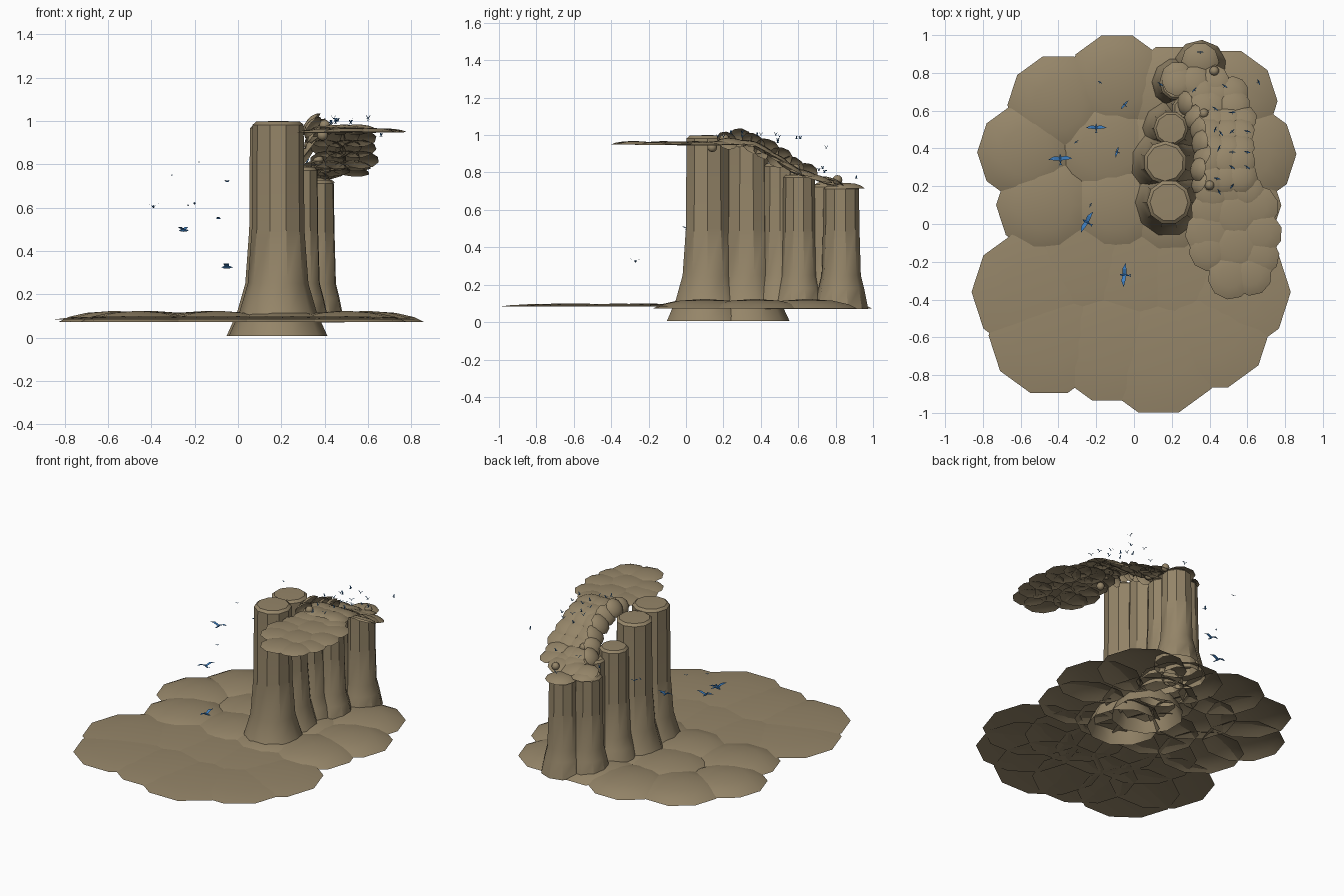
import bpy, bmesh, math, random
from mathutils import Vector, Matrix

if "Cube" in bpy.data.objects:
    bpy.data.objects.remove(bpy.data.objects["Cube"])

random.seed(4)
def material(name, col):
    m = bpy.data.materials.new(name)
    m.diffuse_color = col
    m.use_nodes = True
    m.node_tree.nodes["Principled BSDF"].inputs["Base Color"].default_value = m.diffuse_color
    return m
STONE = material("sandy_stone", (0.30, 0.235, 0.14, 1))
BLUE = material("blue_feathers", (0.05, 0.22, 0.55, 1))

def finish(bm, name, mat, smooth=True):
    me = bpy.data.meshes.new(name)
    bm.to_mesh(me)
    bm.free()
    me.materials.append(mat)
    ob = bpy.data.objects.new(name, me)
    bpy.context.collection.objects.link(ob)
    for p in me.polygons:
        p.use_smooth = smooth
    if smooth:
        bpy.ops.object.select_all(action='DESELECT')
        ob.select_set(True)
        bpy.context.view_layer.objects.active = ob
        bpy.ops.object.shade_smooth_by_angle(angle=math.radians(35))
    return ob

def lathe(bm, profile, mtx, n=10, phase=math.pi / 10):
    """Revolve (radius, z) points; radius 0 makes a closed tip."""
    prev = None
    for r, z in profile:
        if r == 0:
            ring = [bm.verts.new(mtx @ Vector((0, 0, z)))] * n
        else:
            ring = [bm.verts.new(mtx @ Vector((r * math.cos(phase + 2 * math.pi * i / n),
                    r * math.sin(phase + 2 * math.pi * i / n), z))) for i in range(n)]
        if prev:
            for i in range(n):
                j = (i + 1) % n
                q = [prev[i], prev[j], ring[j], ring[i]]
                bm.faces.new(list(dict.fromkeys(q)))
        prev = ring

def cap(bm, x, y, z, r, h, normal=(0, 0, 1), n=10, phase=0.0):
    """Shallow open dome, rim at z, leaning along normal."""
    rot = Vector((0, 0, 1)).rotation_difference(Vector(normal).normalized()).to_matrix().to_4x4()
    lathe(bm, [(r, 0), (r * .82, h * .45), (r * .5, h * .82), (0, h)],
          Matrix.Translation((x, y, z)) @ rot, n, phase)

# Rear ground mounds
bm = bmesh.new()
for x, y, r in [(-.09, .74, .27), (-.4, .63, .27), (-.57, .38, .26), (-.46, .1, .27),
                (.2, .68, .27), (.48, .65, .28), (.59, .37, .27), (.5, .1, .28),
                (-.09, .1, .27), (-.14, .4, .28), (.2, .4, .3), (.2, .08, .27)]:
    cap(bm, x, y, .072, r, .052)
finish(bm, "rear_mounds", STONE)

# Flat front ground
bm = bmesh.new()
for x, y, r in [(-.53, -.36, .33), (-.45, -.59, .32), (-.12, -.62, .33), (.13, -.67, .345),
                (.4, -.56, .32), (.5, -.36, .33), (0, -.25, .33), (.25, -.25, .33), (-.25, -.2, .33)]:
    cap(bm, x, y, .083, r, .016)
finish(bm, "front_flats", STONE)

# Flared columns: x, y, radius, top, bottom, flare radius
cols = [(.185, .115, .118, 1.0, .007, .228), (.165, .325, .115, .985, .007, .228),
        (.195, .505, .092, .85, .07, .16), (.285, .605, .085, .79, .07, .14),
        (.225, .745, .09, .74, .07, .14), (.35, .83, .095, .73, .07, .145)]
for k, (x, y, r, top, bot, fl) in enumerate(cols):
    bm = bmesh.new()
    mid = r + (fl - r) * .2
    lathe(bm, [(fl, bot), (r + (fl - r) * .55, bot + .11), (mid, .25), (r * 1.03, .5),
               (r, top - .018), (r * .85, top - .003), (0, top)],
          Matrix.Translation((x, y, 0)), 10, .3 * k)
    finish(bm, f"column_{k + 1}", STONE)

# Upper level platform
bm = bmesh.new()
for x, y, r in [(.4, -.05, .13), (.4, -.14, .11), (.42, .07, .12), (.51, -.28, .12),
                (.62, -.27, .11), (.67, -.05, .115), (.66, -.17, .11), (.65, .09, .115),
                (.54, -.12, .13), (.54, .05, .13), (.52, .18, .11), (.42, .17, .1), (.6, .17, .09)]:
    cap(bm, x, y, .945 + random.uniform(0, .006), r, .018, phase=random.random())
finish(bm, "upper_platform", STONE)

# Path sloping down to the back
bm = bmesh.new()
path = [(.25, .96), (.33, .95), (.41, .92), (.49, .87), (.56, .82), (.63, .79), (.7, .765), (.76, .75)]
for k, (y, z) in enumerate(path):
    slope = .12 if y < .35 else (.55 if y < .6 else .25)
    xs = [.42, .49, .56] if y < .6 else [.36, .43, .52]
    if y > .72:
        xs = [.24, .34, .43]
    for x in xs:
        cap(bm, x + random.uniform(-.012, .012), y, z, .085, .022,
            (random.uniform(-.2, .15), slope, 1), phase=random.random())
cap(bm, .35, .86, .715, .1, .03)
cap(bm, .23, .77, .73, .09, .03)
finish(bm, "sloping_path", STONE)

# Steep rim leaves beside the path
bm = bmesh.new()
for x, y, z, r in [(.345, .22, .97, .06), (.34, .29, .985, .065), (.36, .36, .955, .07),
                   (.35, .43, .925, .07), (.34, .5, .88, .07), (.31, .57, .835, .065),
                   (.27, .64, .8, .065)]:
    cap(bm, x, y, z, r, .028, (-.9, random.uniform(0, .5), .7), phase=random.random())
finish(bm, "rim_leaves", STONE)

# Boulders
bm = bmesh.new()
for x, y, z in [(.4, .205, .98), (.37, .585, .82), (.425, .81, .76), (.39, .14, .935)]:
    bmesh.ops.create_uvsphere(bm, u_segments=10, v_segments=6, radius=.026,
                              matrix=Matrix.Translation((x, y, z)))
finish(bm, "boulders", STONE)

def bird(bm, x, y, z, span, yaw, lift=.25):
    """Spindle body, bent wings and a tail, facing local +y."""
    s = span / 2
    m = Matrix.Translation((x, y, z)) @ Matrix.Rotation(math.radians(yaw), 4, 'Z') @ Matrix.Scale(s, 4)
    body = m @ Matrix.Rotation(math.radians(-90), 4, 'X')
    lathe(bm, [(0, -.42), (.08, -.2), (.1, .08), (.07, .28), (0, .42)], body, 6)
    V = lambda *p: bm.verts.new(m @ Vector(p))
    for sx in (-1, 1):
        a, b = V(0, .16, .04), V(0, -.14, .04)
        c, d = V(sx * .5, .22, lift), V(sx * .5, -.1, lift)
        e = V(sx, -.02, lift * .95)
        bm.faces.new((a, b, d, c))
        bm.faces.new((c, d, e))
        bm.faces.new((V(0, -.25, .02), V(sx * .14, -.55, .02), V(0, -.48, .02)))

# Flying flock
bm = bmesh.new()
for x, y, z, span, yaw in [(-.39, .345, .605, .13, 3), (-.2, .51, .62, .11, 0), (-.25, .01, .495, .13, 60),
                           (-.05, -.27, .325, .13, 85), (-.05, .63, .72, .06, 50), (-.09, .38, .55, .06, 75),
                           (-.305, .435, .75, .03, 40), (-.18, .75, .81, .03, -30), (-.23, .1, .61, .03, 60)]:
    bird(bm, x, y, z, span, yaw)
finish(bm, "flying_birds", BLUE, False)

# Flock around the upper path
bm = bmesh.new()
for x, y, z in [(.43, .61, .98), (.43, .5, .99), (.46, .48, 1.0), (.52, .59, .98), (.52, .49, .97),
                (.6, .49, .96), (.45, .4, 1.0), (.52, .38, 1.0), (.52, .3, .99), (.44, .24, 1.01),
                (.45, .17, .99), (.6, .38, 1.0), (.6, .3, 1.01), (.52, .2, .99), (.32, .71, .81),
                (.35, .91, .77), (.66, .75, .93), (.14, .74, .8), (.48, .73, .82)]:
    bird(bm, x, y, z, .04, random.uniform(-70, 70), .7)
finish(bm, "path_birds", BLUE, False)
